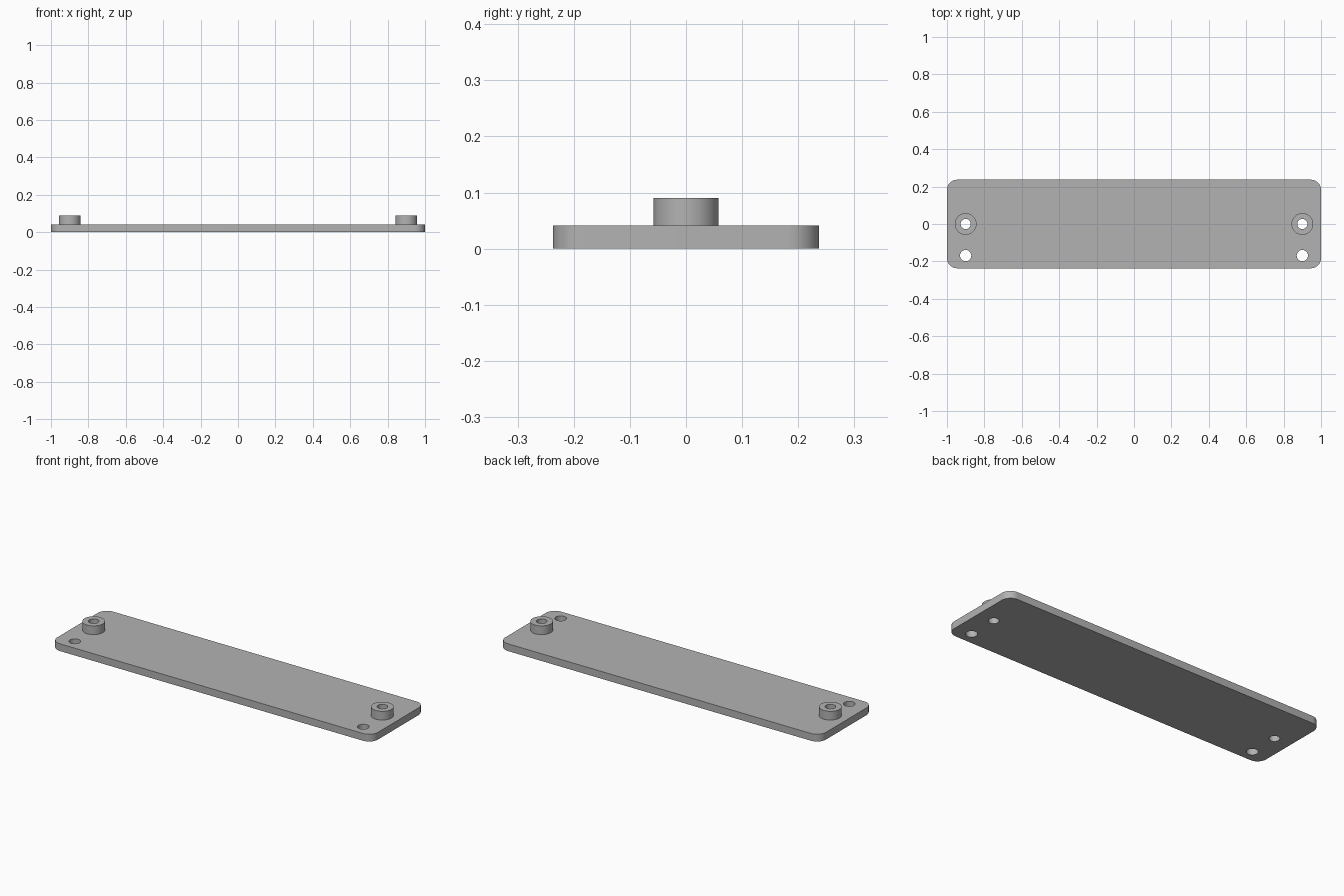
import bpy
import bmesh
import math
from mathutils import Matrix, Vector

HALF_X, HALF_Y = 1.0, 0.237
PLATE_H, BOSS_TOP = 0.041, 0.09
CORNER_R = 0.055
HOLE_X, LOW_HOLE_Y = 0.9, -0.169
BOSS_R, BORE_R, HOLE_R = 0.058, 0.027, 0.03
SEGMENTS = 48

cube = bpy.data.objects.get("Cube")
if cube:
    bpy.data.objects.remove(cube, do_unlink=True)

grey = bpy.data.materials.new("plain_grey")
grey.use_nodes = True
colour = (0.45, 0.45, 0.45, 1)
grey.diffuse_color = colour
grey.node_tree.nodes["Principled BSDF"].inputs["Base Color"].default_value = colour


def make_object(name, bm):
    bmesh.ops.recalc_face_normals(bm, faces=bm.faces)
    mesh = bpy.data.meshes.new(name)
    bm.to_mesh(mesh)
    bm.free()
    mesh.materials.append(grey)
    obj = bpy.data.objects.new(name, mesh)
    bpy.context.collection.objects.link(obj)
    return obj


def activate(obj):
    bpy.ops.object.select_all(action='DESELECT')
    obj.select_set(True)
    bpy.context.view_layer.objects.active = obj


def smooth(obj):
    activate(obj)
    bpy.ops.object.shade_smooth_by_angle(angle=math.radians(35))


# Flat plate with rounded upright corners
bm = bmesh.new()
bmesh.ops.create_cube(bm, size=1, matrix=Matrix.Translation((0, 0, PLATE_H / 2))
                      @ Matrix.Diagonal((2 * HALF_X, 2 * HALF_Y, PLATE_H, 1)))
uprights = [e for e in bm.edges
            if abs(e.verts[0].co.z - e.verts[1].co.z) > PLATE_H / 2]
bmesh.ops.bevel(bm, geom=uprights, offset=CORNER_R, segments=10,
                profile=0.5, affect='EDGES')
plate = make_object("base_plate", bm)

# Four through holes: two under the bosses, two near the front edge
bm = bmesh.new()
for side in (-1, 1):
    for y, radius in ((0, BORE_R), (LOW_HOLE_Y, HOLE_R)):
        bmesh.ops.create_cone(bm, cap_ends=True, segments=SEGMENTS,
                              radius1=radius, radius2=radius, depth=0.2,
                              matrix=Matrix.Translation((side * HOLE_X, y, 0)))
cutter = make_object("hole_cutter", bm)
cutter.hide_render = True
cut = plate.modifiers.new("holes", 'BOOLEAN')
cut.operation = 'DIFFERENCE'
cut.solver = 'EXACT'
cut.object = cutter
activate(plate)
bpy.ops.object.modifier_apply(modifier=cut.name)
bpy.data.objects.remove(cutter, do_unlink=True)
smooth(plate)


# Hollow round bosses, each a profile turned about its own axis
def boss(name, x):
    bm = bmesh.new()
    profile = ((BOSS_R, PLATE_H), (BOSS_R, BOSS_TOP),
               (BORE_R, BOSS_TOP), (BORE_R, PLATE_H))
    verts = [bm.verts.new((x + r, 0, z)) for r, z in profile]
    edges = [bm.edges.new(pair) for pair in zip(verts, verts[1:])]
    bmesh.ops.spin(bm, geom=verts + edges, cent=Vector((x, 0, 0)),
                   axis=Vector((0, 0, 1)), angle=math.tau,
                   steps=SEGMENTS, use_merge=True)
    bmesh.ops.remove_doubles(bm, verts=bm.verts, dist=0.0001)
    bmesh.ops.recalc_face_normals(bm, faces=bm.faces)
    # Open shell: make sure the top ring faces up
    if max(bm.faces, key=lambda f: f.calc_center_median().z).normal.z < 0:
        bmesh.ops.reverse_faces(bm, faces=bm.faces)
    smooth(make_object(name, bm))


boss("left_boss", HOLE_X)
boss("right_boss", -HOLE_X)
